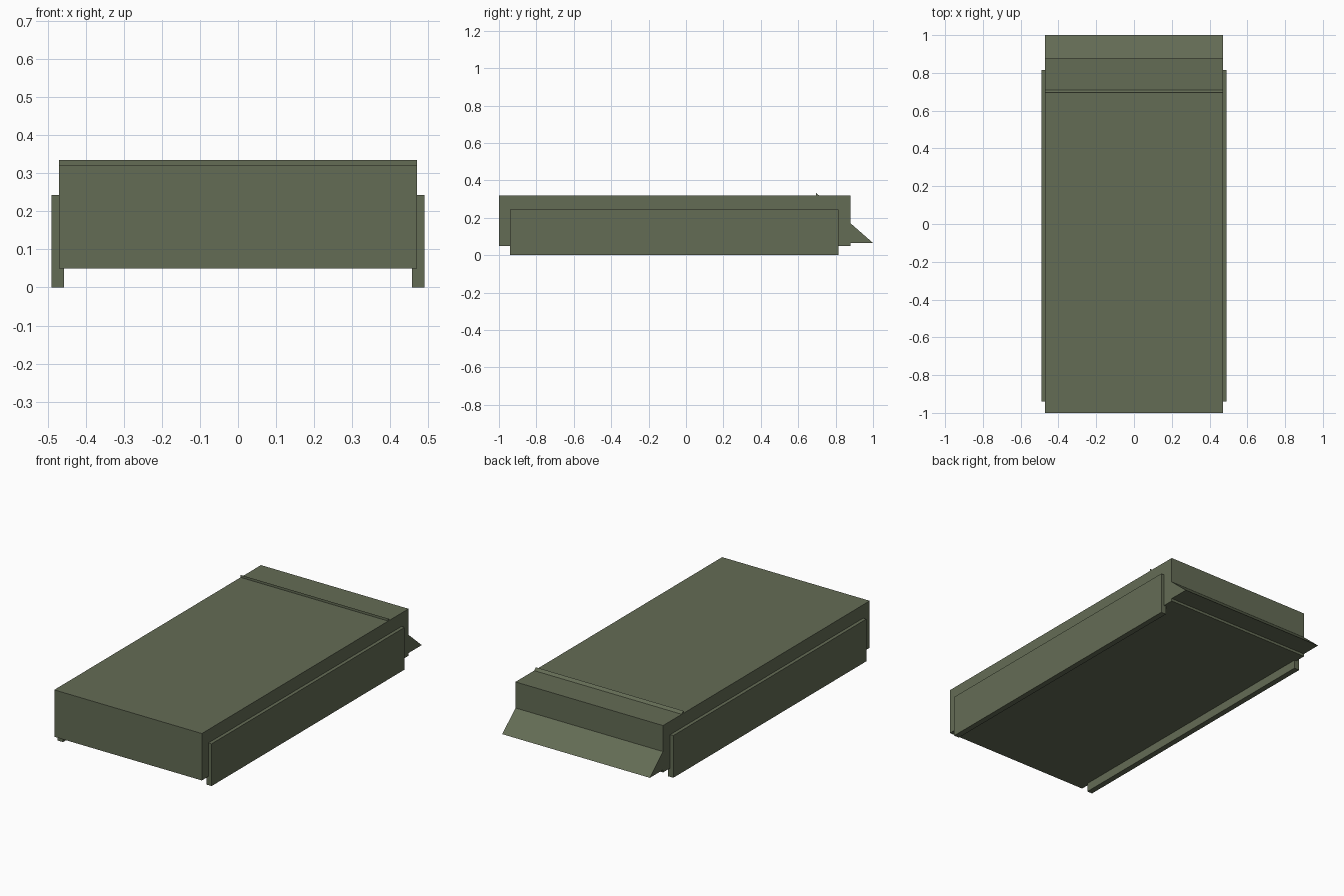
import bpy

if "Cube" in bpy.data.objects:
    bpy.data.objects.remove(bpy.data.objects["Cube"])

green = bpy.data.materials.new("olive_green")
green.diffuse_color = (0.127, 0.150, 0.091, 1)
green.use_nodes = True
green.node_tree.nodes["Principled BSDF"].inputs["Base Color"].default_value = green.diffuse_color


def extrude_x(name, profile, x0, x1):
    """Extrude a closed (y, z) profile, counter-clockwise seen from +x, between x0 and x1."""
    n = len(profile)
    verts = [(x, y, z) for x in (x0, x1) for y, z in profile]
    faces = [tuple(reversed(range(n))), tuple(range(n, 2 * n))]
    faces += [(i, (i + 1) % n, (i + 1) % n + n, i + n) for i in range(n)]
    mesh = bpy.data.meshes.new(name)
    mesh.from_pydata(verts, [], faces)
    mesh.materials.append(green)
    obj = bpy.data.objects.new(name, mesh)
    bpy.context.collection.objects.link(obj)
    return obj


def rect(y0, y1, z0, z1):
    return [(y0, z0), (y1, z0), (y1, z1), (y0, z1)]


# Main slab
W = 0.47
extrude_x("body", rect(-1.0, 0.88, 0.05, 0.32), -W, W)

# Sloped lip on the back
extrude_x("back_lip", [(0.88, 0.065), (1.0, 0.065), (0.88, 0.17)], -W, W)

# Small raised ridge across the top
extrude_x("top_ridge", [(0.695, 0.32), (0.71, 0.32), (0.695, 0.334)], -W, W)

# Side rails
for name, x0, x1 in (("left_rail", -0.49, -0.457), ("right_rail", 0.457, 0.49)):
    extrude_x(name, rect(-0.94, 0.815, 0.0, 0.243), x0, x1)
